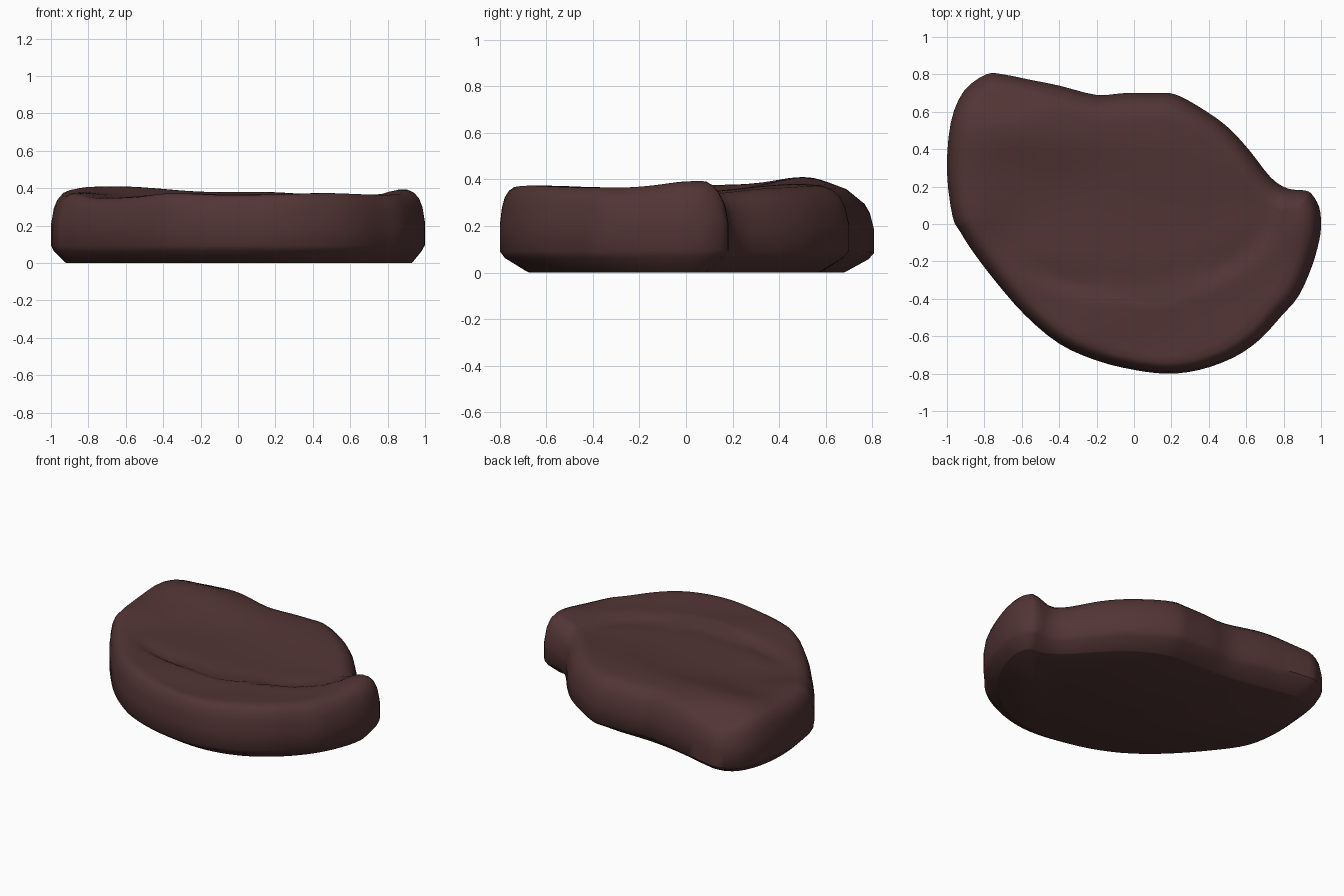
import bpy, math
from mathutils import Vector

if "Cube" in bpy.data.objects:
    bpy.data.objects.remove(bpy.data.objects["Cube"])

# Widest outline of the stone slab, counter-clockwise from the right tip
OUTLINE = [(1, 0), (.99, .09), (.95, .16), (.91, .18), (.82, .19), (.73, .25),
           (.62, .39), (.51, .51), (.39, .60), (.23, .69), (.12, .70), (-.05, .70),
           (-.2, .69), (-.4, .74), (-.55, .77), (-.70, .80), (-.79, .80), (-.91, .71),
           (-.98, .54), (-1, .28), (-.97, .04), (-.93, -.04), (-.86, -.15), (-.73, -.32),
           (-.58, -.49), (-.4, -.64), (-.2, -.73), (0, -.78), (.18, -.80), (.35, -.78),
           (.53, -.715), (.67, -.62), (.79, -.49), (.88, -.385), (.95, -.23), (.99, -.09)]


def smooth_loop(pts, steps=3):
    """Catmull-Rom through a closed loop."""
    p = [Vector(q) for q in pts]
    n, out = len(p), []
    for i in range(n):
        a, b, c, d = p[i - 1], p[i], p[(i + 1) % n], p[(i + 2) % n]
        for s in range(steps):
            t = s / steps
            out.append(.5 * (2 * b + (c - a) * t + (2 * a - 5 * b + 4 * c - d) * t * t
                             + (3 * b - a - 3 * c + d) * t ** 3))
    return out


def relax(pts, rounds):
    """Even out a closed loop."""
    for _ in range(rounds):
        pts = [(pts[i - 1] + pts[i] * 2 + pts[(i + 1) % len(pts)]) / 4 for i in range(len(pts))]
    return pts


loop = smooth_loop(OUTLINE)
N = len(loop)
normals = []
for i in range(N):
    t = loop[(i + 4) % N] - loop[i - 4]
    normals.append(Vector((t.y, -t.x)).normalized())


def bump(x, y, cx, cy, rx, ry):
    return math.exp(-((x - cx) / rx) ** 2 - ((y - cy) / ry) ** 2)


def top_height(x, y):
    """Slightly dished top with a curved front lip and a raised back left."""
    z = .344 + .066 * bump(x, y, -.55, .5, .35, .2) + .035 * bump(x, y, .2, .45, .4, .25)
    z += .033 * bump(x, y, -.85, .2, .15, .4) - .06 * bump(x, y, -.75, .8, .25, .15)
    # lip: outside an ellipse on the front right side
    e = math.hypot((x + .05) / .86, (y - .15) / .53)
    if y < .2 and x > -.65:
        fade = min(max((x + .65) / .2, 0), 1) * min(max((.2 - y) / .1, 0), 1)
        lip = min(max((e - .93) / .14, 0), 1)
        z += fade * (.022 * lip * lip * (3 - 2 * lip) - .014 * math.exp(-((e - .92) / .1) ** 2))
    z += .02 * bump(x, y, .88, .05, .12, .2)
    # gentle weathering
    r = min(math.hypot(x, y) / .7, 1) ** 2
    return z + r * (.004 * math.sin(9 * x + 4 * y) + .004 * math.sin(14 * y - 7 * x + 1))


def facing(n, low, mid, high):
    """Blend a value from the front (low) over the sides (mid) to the back (high)."""
    s = n.y * n.y
    return mid + ((high if n.y > 0 else low) - mid) * s


RIM = .1
verts, faces = [], []
# Bottom rings: rounder than the outline
for inset, z in [(.105, 0), (.095, .004)]:
    ring = [p - n * inset * facing(n, 1.1, .6, 1.2) for p, n in zip(loop, normals)]
    verts += [(q.x, q.y, z) for q in relax(ring, 14)]
# Side rings: (inset, height share of the local rim)
for inset, share in [(.02, .17), (0, .25), (0, .55), (.015, .76), (.035, .88), (.065, .96)]:
    for p, n in zip(loop, normals):
        f = facing(n, 1.1, .8, 1.25) if share < .2 else facing(n, .6, .9, 1.2)
        q = p - n * inset * f
        rim = p - n * RIM * facing(n, .6, .95, 1.2)
        verts.append((q.x, q.y, share * top_height(rim.x, rim.y)))
# Top rings shrink towards the middle
CENTRE = Vector((-.05, .03))
for k in [1, .95, .9, .85, .8, .75, .7, .65, .6, .5, .4, .3, .2, .1]:
    for p, n in zip(loop, normals):
        q = CENTRE + (p - n * RIM * facing(n, .6, .95, 1.2) - CENTRE) * k
        verts.append((q.x, q.y, top_height(q.x, q.y)))
rings = len(verts) // N
for r in range(rings - 1):
    for i in range(N):
        j = (i + 1) % N
        faces.append((r * N + i, r * N + j, (r + 1) * N + j, (r + 1) * N + i))
faces.append(tuple(reversed(range(N))))
faces.append(tuple((rings - 1) * N + i for i in range(N)))

mesh = bpy.data.meshes.new("stone_slab")
mesh.from_pydata(verts, [], faces)
slab = bpy.data.objects.new("stone_slab", mesh)
bpy.context.collection.objects.link(slab)

mat = bpy.data.materials.new("dark reddish brown stone")
mat.diffuse_color = (.085, .035, .035, 1)
mat.use_nodes = True
mat.node_tree.nodes["Principled BSDF"].inputs["Base Color"].default_value = mat.diffuse_color
mesh.materials.append(mat)

bpy.context.view_layer.objects.active = slab
slab.select_set(True)
bpy.ops.object.shade_smooth_by_angle(angle=math.radians(40))
